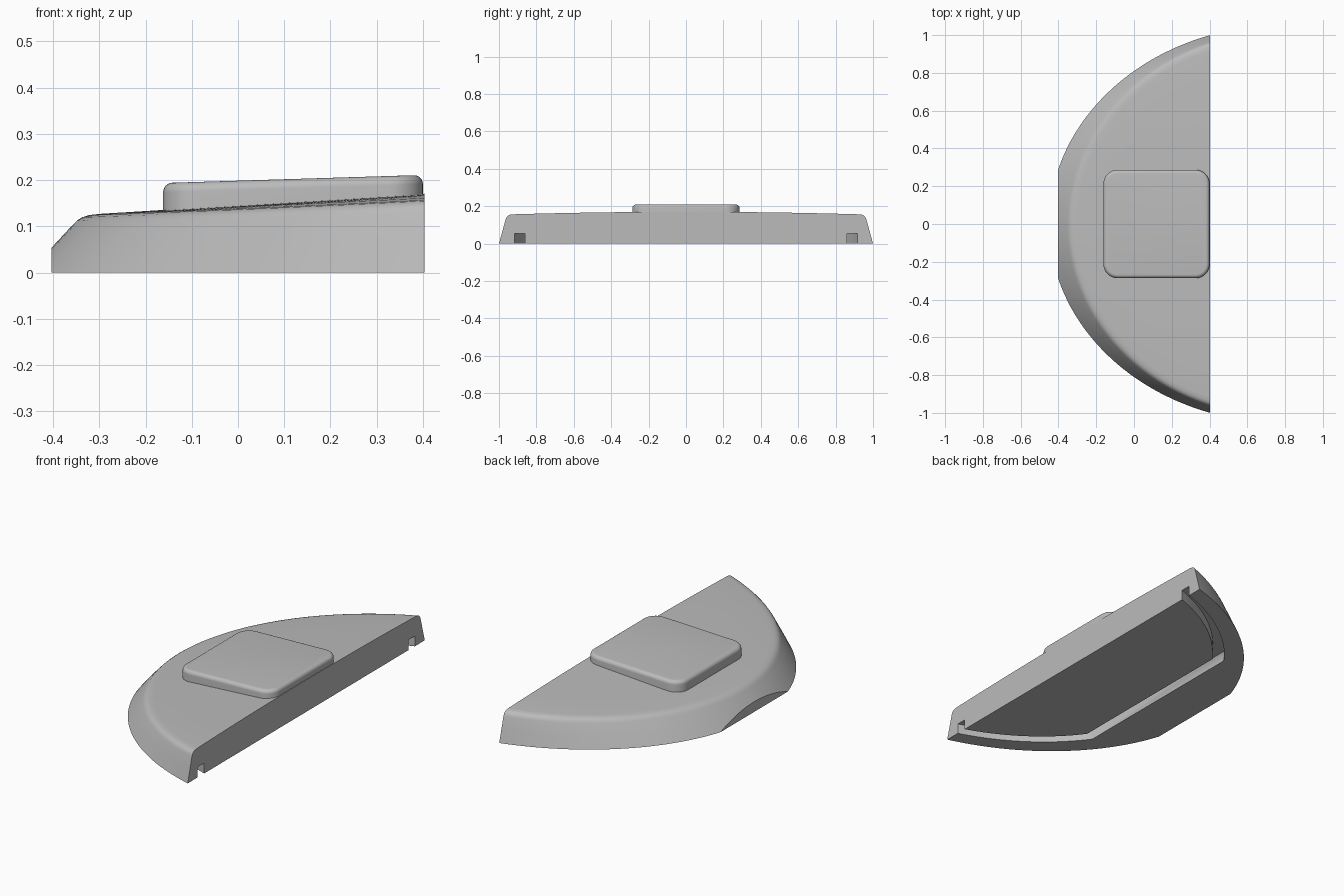
import bpy, bmesh, math

if "Cube" in bpy.data.objects:
    bpy.data.objects.remove(bpy.data.objects["Cube"], do_unlink=True)

grey = bpy.data.materials.new("light_grey")
grey.use_nodes = True
grey.diffuse_color = (0.5, 0.5, 0.5, 1)
grey.node_tree.nodes["Principled BSDF"].inputs["Base Color"].default_value = (0.5, 0.5, 0.5, 1)

CX, HALF_X, HALF_Y = 0.8, 1.249, 1.0545   # ellipse that gives the curved outline
FRONT, BACK = 0.403, -0.403               # flat cuts across the ellipse


def make_object(name, bm):
    bmesh.ops.recalc_face_normals(bm, faces=bm.faces)
    mesh = bpy.data.meshes.new(name)
    bm.to_mesh(mesh)
    bm.free()
    mesh.materials.append(grey)
    obj = bpy.data.objects.new(name, mesh)
    bpy.context.collection.objects.link(obj)
    return obj


def loft(bm, rings, closed):
    rows = [[bm.verts.new(p) for p in ring] for ring in rings]
    for a, b in zip(rows, rows[1:]):
        n = len(a)
        for i in range(n if closed else n - 1):
            j = (i + 1) % n
            bm.faces.new((a[i], a[j], b[j], b[i]))
    return rows


def smooth(obj, angle=40):
    bpy.ops.object.select_all(action='DESELECT')
    obj.select_set(True)
    bpy.context.view_layer.objects.active = obj
    bpy.ops.object.shade_smooth_by_angle(angle=math.radians(angle))


# Body: elliptical shell with a drafted wall, rounded rim and sloping top
def top_height(x, y):
    return 0.125 + 0.062 * (x + 0.33) - 0.016 * y * y


def body_ring(dx, dy, height, scale=1.0):
    ring = []
    for i in range(97):
        t = math.pi * (i / 96 - 0.5)
        x = CX - (HALF_X - dx) * scale * math.cos(t)
        y = (HALF_Y - dy) * scale * math.sin(t)
        ring.append((x, y, height * top_height(x, y)))
    return ring


sections = [(0, 0, 0, 0.05), (0, 0, 0), (0.045, 0.015, 0.44), (0.092, 0.028, 0.84),
            (0.101, 0.032, 0.91), (0.112, 0.039, 0.96), (0.127, 0.05, 0.99),
            (0.15, 0.07, 1), (0.15, 0.07, 1, 0.85), (0.15, 0.07, 1, 0.6), (0.15, 0.07, 1, 0.05)]
bm = bmesh.new()
loft(bm, [body_ring(*s) for s in sections], False)
for x, side in ((FRONT, 1), (BACK, -1)):
    bmesh.ops.bisect_plane(bm, geom=bm.verts[:] + bm.edges[:] + bm.faces[:],
                           plane_co=(x, 0, 0), plane_no=(side, 0, 0), clear_outer=True)
bmesh.ops.holes_fill(bm, edges=bm.edges, sides=0)
body = make_object("body", bm)


# Groove in the underside, following the outline and open at the long flat side
def groove_line(k, b2, start):
    points = []
    for i in range(33):
        x = FRONT + 0.05 + (start - FRONT - 0.05) * i / 32
        points.append((x, math.sqrt(b2 - k * (x - CX) ** 2)))
    return points + [(x, -y) for x, y in reversed(points)]


outer = groove_line(0.744, 0.956, -0.16)
inner = groove_line(0.748, 0.859, -0.105)
bm = bmesh.new()
low, high = -0.05, 0.055
rows = loft(bm, [[(x, y, z) for x, y in line] for line, z in
                 ((outer, low), (outer, high), (inner, high), (inner, low), (outer, low))], False)
bmesh.ops.remove_doubles(bm, verts=bm.verts, dist=1e-5)
bmesh.ops.holes_fill(bm, edges=bm.edges, sides=0)
cutter = make_object("groove_cutter", bm)
cutter.hide_render = True
cutter.hide_set(True)

cut = body.modifiers.new("groove", 'BOOLEAN')
cut.operation = 'DIFFERENCE'
cut.solver = 'EXACT'
cut.object = cutter
bpy.context.view_layer.objects.active = body
bpy.ops.object.modifier_apply(modifier=cut.name)
bpy.data.objects.remove(cutter, do_unlink=True)
smooth(body)


# Raised pad: rounded rectangle with a soft top edge
def pad_ring(inset, drop, base=None):
    x0, x1, half, r = -0.162, 0.4, 0.287, 0.075
    ring = []
    for k, (cx, cy) in enumerate(((x1 - r, half - r), (x0 + r, half - r),
                                  (x0 + r, r - half), (x1 - r, r - half))):
        for i in range(9):
            a = math.pi / 2 * (k + i / 8)
            x = cx + (r - inset) * math.cos(a)
            y = cy + (r - inset) * math.sin(a)
            z = 0.194 + 0.031 * (x + 0.15) - drop if base is None else base
            ring.append((x, y, z))
    return ring


radius = 0.02
rings = [pad_ring(0, 0, 0.1)]
for i in range(7):
    a = math.pi / 2 * i / 6
    rings.append(pad_ring(radius * (1 - math.cos(a)), radius * (1 - math.sin(a))))
bm = bmesh.new()
rows = loft(bm, rings, True)
bm.faces.new(rows[0])
bm.faces.new(rows[-1])
smooth(make_object("raised_pad", bm))
